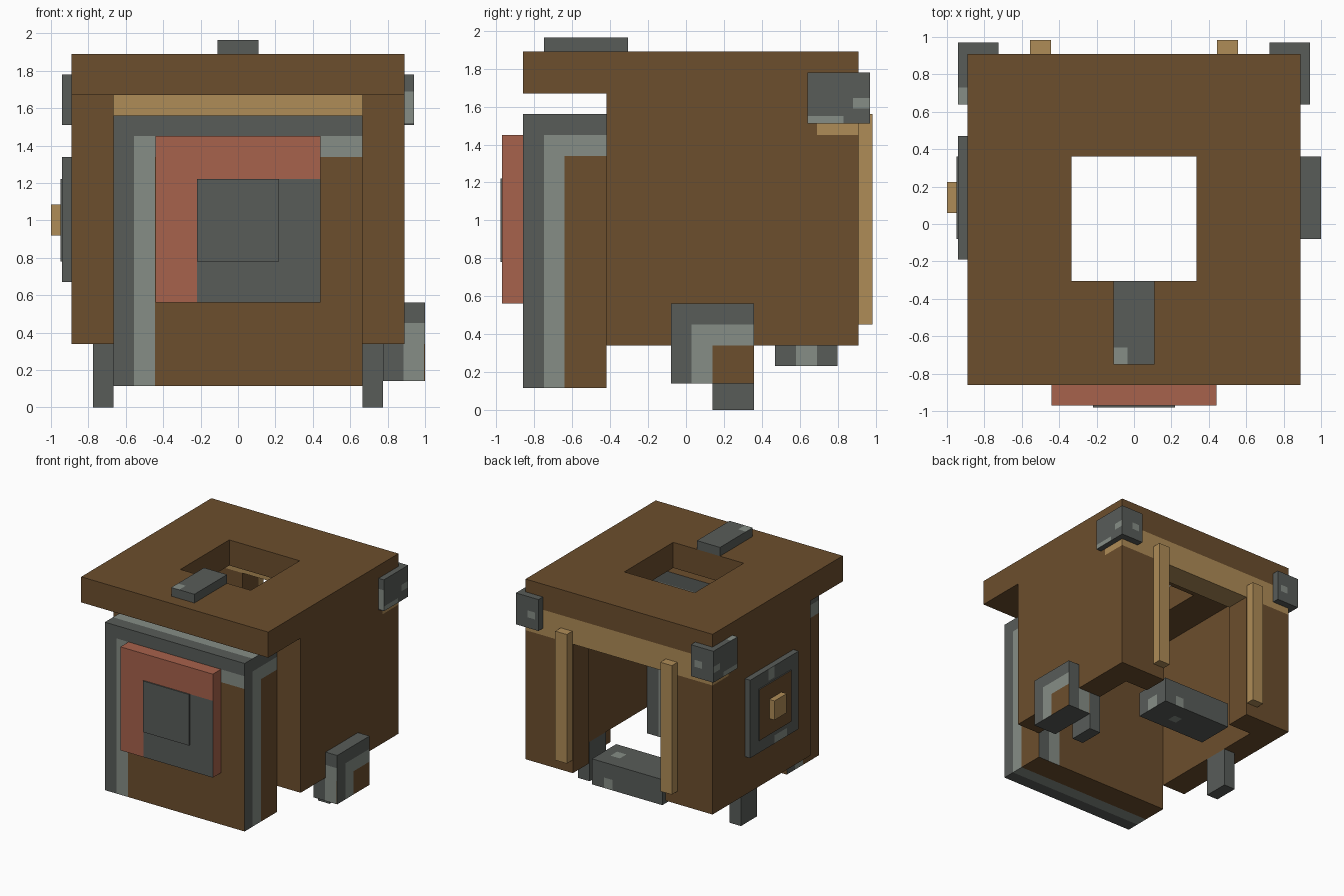
import bpy
import bmesh
from mathutils import Vector

if "Cube" in bpy.data.objects:
    bpy.data.objects.remove(bpy.data.objects["Cube"], do_unlink=True)


def make_material(name, rgb):
    lin = [((c / 255 + 0.055) / 1.055) ** 2.4 for c in rgb]
    mat = bpy.data.materials.new(name)
    mat.use_nodes = True
    mat.diffuse_color = (*lin, 1)
    bsdf = mat.node_tree.nodes["Principled BSDF"]
    bsdf.inputs["Base Color"].default_value = (*lin, 1)
    bsdf.inputs["Roughness"].default_value = 0.9
    return mat


BROWN, TAN, DARK, LIGHT, RED = range(5)
MATS = [
    make_material("brown wood", (108, 78, 45)),
    make_material("tan wood", (175, 140, 87)),
    make_material("dark stone", (88, 92, 89)),
    make_material("light stone", (134, 141, 134)),
    make_material("red clay", (167, 98, 76)),
]
BAND = 0.11


def finish(name, bm):
    bmesh.ops.recalc_face_normals(bm, faces=bm.faces)
    mesh = bpy.data.meshes.new(name)
    bm.to_mesh(mesh)
    bm.free()
    for mat in MATS:
        mesh.materials.append(mat)
    obj = bpy.data.objects.new(name, mesh)
    bpy.context.collection.objects.link(obj)
    return obj


def box(name, x, y, z, colour, cuts=((), (), ()), rule=None):
    """Box from axis ranges, sliced at cuts and coloured per face by rule."""
    ranges = (x, y, z)
    bm = bmesh.new()
    bmesh.ops.create_cube(bm, size=1)
    for v in bm.verts:
        v.co = Vector([r[1] if c > 0 else r[0] for c, r in zip(v.co, ranges)])
    for axis in range(3):
        normal = Vector([float(i == axis) for i in range(3)])
        for value in cuts[axis]:
            if ranges[axis][0] < value < ranges[axis][1]:
                geom = bm.verts[:] + bm.edges[:] + bm.faces[:]
                bmesh.ops.bisect_plane(bm, geom=geom, plane_co=normal * value,
                                       plane_no=normal)
    bm.normal_update()
    for f in bm.faces:
        f.material_index = colour
        if rule:
            f.material_index = rule(f.calc_center_median(), f.normal)
    return finish(name, bm)


def patched(name, x, y, z, colour, patches):
    """Box with light patches: each is a side (axis, sign) and xyz limits."""
    cuts = [[v for p in patches for v in p[2 + a]] for a in range(3)]

    def rule(c, n):
        for axis, sign, *limits in patches:
            inside = all(not lim or lim[0] < k < lim[1] for k, lim in zip(c, limits))
            if n[axis] * sign > 0.5 and inside:
                return LIGHT
        return colour
    return box(name, x, y, z, colour, cuts, rule)


def banded(name, x, y, z, plain_top=False):
    """Wooden block with stone bands on the left and top of every side."""
    def rule(c, n):
        if abs(n.z) > 0.5:
            if plain_top:
                return DARK
            d = c.y - y[0]
        else:
            if abs(n.y) > 0.5:
                left = c.x - x[0] if n.y < 0 else x[1] - c.x
            else:
                left = c.y - y[0] if n.x > 0 else y[1] - c.y
            d = min(left, z[1] - c.z)
        return DARK if d < BAND else LIGHT if d < 2 * BAND else BROWN
    cuts = [[r[0] + BAND, r[0] + 2 * BAND, r[1] - BAND, r[1] - 2 * BAND]
            for r in (x, y, z)]
    return box(name, x, y, z, BROWN, cuts, rule)


def sided(side, a, b):
    return (a, b) if side > 0 else (-b, -a)


# Roof slab with a square opening
bm = bmesh.new()
xs, ys = (-0.89, -0.335, 0.335, 0.89), (-0.86, -0.305, 0.36, 0.91)
grid = [[bm.verts.new((px, py, 1.67)) for py in ys] for px in xs]
ring = [bm.faces.new((grid[i][j], grid[i + 1][j], grid[i + 1][j + 1], grid[i][j + 1]))
        for i in range(3) for j in range(3) if (i, j) != (1, 1)]
top = bmesh.ops.extrude_face_region(bm, geom=ring, use_keep_orig=True)
for item in top["geom"]:
    if isinstance(item, bmesh.types.BMVert):
        item.co.z = 1.89
finish("roof", bm)

# Slab lying on the roof
patched("roof_slab", (-0.11, 0.11), (-0.75, -0.305), (1.89, 1.965), DARK,
        [(2, 1, (-0.11, -0.035), (-0.75, -0.66), ())])

# Walls, rear pillars, posts, feet and corner brackets on both sides
for side, word in ((1, "left"), (-1, "right")):
    box(word + "_wall", sided(side, 0.665, 0.89), (-0.42, 0.69), (0.34, 1.67), BROWN)
    box(word + "_rear_pillar", sided(side, 0.44, 0.89), (0.69, 0.91), (0.34, 1.45), BROWN)
    box(word + "_post", sided(side, 0.445, 0.555), (0.91, 0.985), (0.45, 1.56), TAN)
    box(word + "_foot", sided(side, 0.665, 0.775), (0.14, 0.36), (0, 0.34), DARK)
    spots = [
        (0, side, (), (0.88, 0.97), (1.59, 1.645)),
        (0, side, (), (0.64, 0.83), (1.51, 1.55)),
        (1, 1, sided(side, 0.76, 0.83), (), (1.6, 1.66)),
    ]
    if side > 0:
        spots.append((1, -1, (0.72, 0.94), (), (1.52, 1.69)))
    else:
        spots.append((2, 1, (-0.94, -0.72), (0.64, 0.73), ()))
    patched(word + "_corner_bracket", sided(side, 0.725, 0.94), (0.64, 0.97),
            (1.51, 1.78), DARK, spots)

# Rear lintel
box("rear_lintel", (-0.89, 0.89), (0.69, 0.91), (1.45, 1.67), TAN)

# Front block with its red panel and plate
banded("front_block", (-0.665, 0.665), (-0.86, -0.42), (0.115, 1.56))
box("red_panel", (-0.44, 0.44), (-0.97, -0.86), (0.56, 1.45), RED,
    ((-0.22,), (), (1.22,)),
    lambda c, n: DARK if n.y < -0.5 and c.x > -0.22 and c.z < 1.22 else RED)
box("front_plate", (-0.22, 0.22), (-0.98, -0.97), (0.78, 1.22), DARK)

# Side block under the left wall
banded("side_block", (0.775, 1.0), (-0.08, 0.36), (0.14, 0.56), plain_top=True)

# Framed panel with a knob on the right wall
patched("side_frame", (-0.94, -0.89), (-0.19, 0.47), (0.67, 1.34), DARK,
        [(0, -1, (), (0.14, 0.22), (1.24, 1.34)),
         (0, -1, (), (-0.03, 0.14), (0.67, 0.74))])
box("side_inset", (-0.95, -0.94), (-0.08, 0.36), (0.78, 1.22), DARK,
    rule=lambda c, n: BROWN if n.x < -0.5 else DARK)
box("side_knob", (-1.0, -0.95), (0.06, 0.225), (0.92, 1.085), TAN)

# Rear step
patched("rear_step", (-0.335, 0.335), (0.47, 0.8), (0.23, 0.45), DARK,
        [(0, 1, (), (0.58, 0.69), (0.23, 0.34)),
         (1, 1, (0.14, 0.22), (), (0.23, 0.32)),
         (2, 1, (0.16, 0.25), (0.58, 0.67), ()),
         (2, -1, (0.04, 0.12), (0.58, 0.66), ())])
